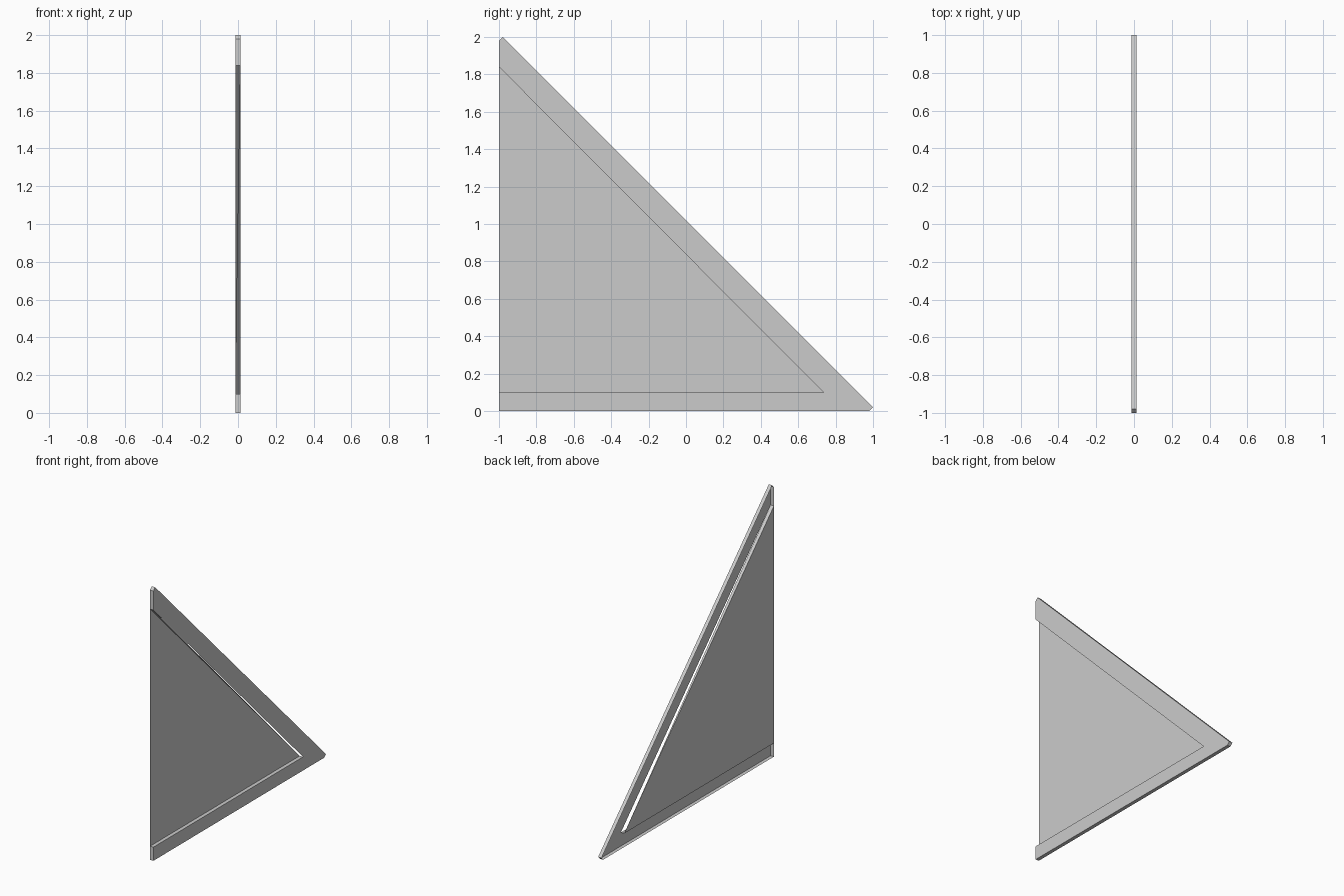
import bpy

cube = bpy.data.objects.get("Cube")
if cube:
    bpy.data.objects.remove(cube, do_unlink=True)

HALF = 0.0135  # half of the thickness along x

grey = bpy.data.materials.new("light grey")
grey.use_nodes = True
colour = (0.6, 0.6, 0.6, 1)
grey.diffuse_color = colour
grey.node_tree.nodes["Principled BSDF"].inputs["Base Color"].default_value = colour

# Side profiles as (y, z)
outer = [(-1, 1.98), (-0.98, 2), (1, 0.02), (0.98, 0), (-1, 0)]
inner = [(-1, 0.1), (0.735, 0.1), (-1, 1.84)]


def add_part(name, verts, faces):
    mesh = bpy.data.meshes.new(name)
    mesh.from_pydata(verts, [], faces)
    mesh.materials.append(grey)
    mesh.validate()
    obj = bpy.data.objects.new(name, mesh)
    bpy.context.collection.objects.link(obj)
    return obj


def flat(profile, x):
    return [(x, y, z) for y, z in profile]


def add_sheet(name, profile, x):
    """Flat plate facing +x."""
    add_part(name, flat(profile, x), [list(range(len(profile)))[::-1]])


def add_walls(name, path):
    """Open strip of walls joining the two side planes along a path."""
    n = len(path)
    faces = [(i, i + 1, n + i + 1, n + i) for i in range(n - 1)]
    add_part(name, flat(path, HALF) + flat(path, -HALF), faces)


# Border on the +x side, recessed panel on the other side
add_sheet("frame_face", outer + inner, HALF)
add_sheet("recessed_panel", inner[::-1], -HALF)

# Outer rim with clipped corners, and the two short front ends
add_walls("outer_rim", outer[::-1])
add_walls("lower_front_end", [inner[0], outer[-1]])
add_walls("upper_front_end", [outer[0], inner[-1]])

# Recess walls: a full ledge below, a tapering wall along the slope
add_walls("lower_recess_wall", inner[:2][::-1])
top, tip = inner[2], inner[1]
add_part("sloped_recess_wall",
         [(HALF, *top), (-HALF, *top), (-HALF, *tip)], [(0, 1, 2)])
